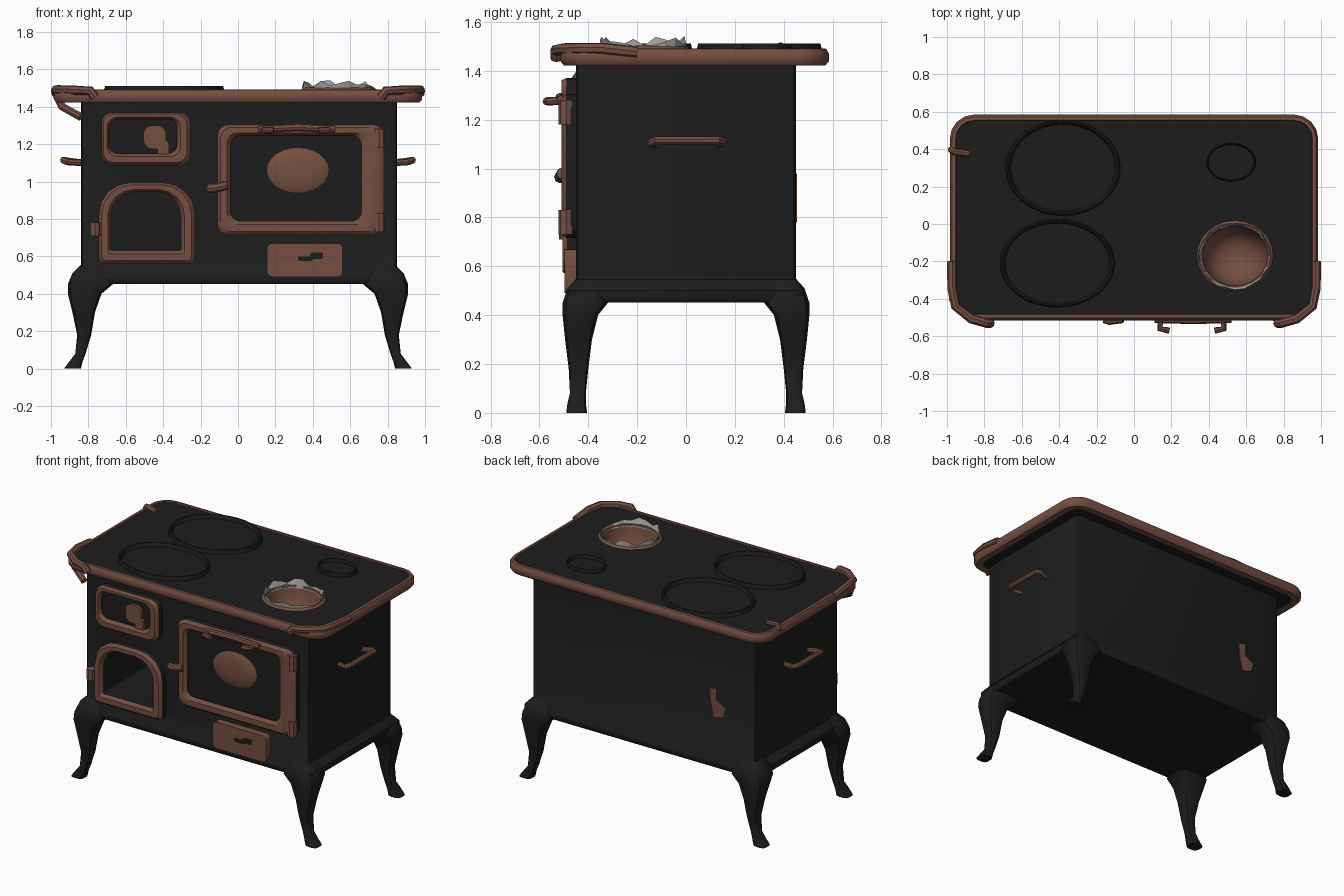
import bpy, bmesh, math, random
from mathutils import Vector

random.seed(4)
if "Cube" in bpy.data.objects:
    bpy.data.objects.remove(bpy.data.objects["Cube"], do_unlink=True)


def material(name, rgb):
    m = bpy.data.materials.new(name)
    m.use_nodes = True
    m.diffuse_color = (*rgb, 1)
    bsdf = m.node_tree.nodes["Principled BSDF"]
    bsdf.inputs["Base Color"].default_value = (*rgb, 1)
    bsdf.inputs["Roughness"].default_value = 0.8
    return m


IRON = material("black iron", (0.012, 0.012, 0.012))
COPPER = material("copper", (0.18, 0.078, 0.053))
ASH = material("pale ash", (0.36, 0.35, 0.33))


def finish(ob, smooth=True):
    bpy.ops.object.select_all(action='DESELECT')
    ob.select_set(True)
    bpy.context.view_layer.objects.active = ob
    if ob.type == 'CURVE':
        bpy.ops.object.convert(target='MESH')
    if smooth:
        bpy.ops.object.shade_smooth_by_angle(angle=math.radians(40))
    return ob


def loft(name, rings, mat, caps=(True, True), smooth=True):
    """Skin a stack of equal-length point rings."""
    bm = bmesh.new()
    rows = [[bm.verts.new(p) for p in ring] for ring in rings]
    for a, b in zip(rows, rows[1:]):
        for i in range(len(a)):
            j = (i + 1) % len(a)
            bm.faces.new((a[i], a[j], b[j], b[i]))
    if caps[0]:
        bm.faces.new(rows[0][::-1])
    if caps[1]:
        bm.faces.new(rows[-1])
    bmesh.ops.recalc_face_normals(bm, faces=bm.faces)
    me = bpy.data.meshes.new(name)
    bm.to_mesh(me)
    bm.free()
    me.materials.append(mat)
    ob = bpy.data.objects.new(name, me)
    bpy.context.collection.objects.link(ob)
    return finish(ob, smooth)


def rounded(x0, x1, v0, v1, r_top, r_bot=None, n=5):
    """Rounded rectangle as 2D points, with separate upper and lower radii."""
    r_bot = r_top if r_bot is None else r_bot
    pts = []
    for k, (x, v, r) in enumerate(((x1, v1, r_top), (x0, v1, r_top), (x0, v0, r_bot), (x1, v0, r_bot))):
        cx, cv = x + (r if x == x0 else -r), v + (r if v == v0 else -r)
        for i in range(n):
            a = math.pi / 2 * (k + i / (n - 1))
            pts.append((cx + r * math.cos(a), cv + r * math.sin(a)))
    return pts


def on_front(pts, y):
    return [Vector((x, y, z)) for x, z in pts]


def level(pts, z):
    return [Vector((x, y, z)) for x, y in pts]


def blend(a, b, t):
    return [(p[0] + (q[0] - p[0]) * t, p[1] + (q[1] - p[1]) * t) for p, q in zip(a, b)]


def door_frame(name, outer, inner, front):
    """Copper-faced frame whose straight sides stay iron."""
    steps = ((0, -.44), (0, front + .02), (.25, front), (.75, front), (1, front + .02), (1, -.44))
    ob = loft(name, [on_front(blend(outer, inner, t), y) for t, y in steps], COPPER, (False, False))
    ob.data.materials.append(IRON)
    for f in ob.data.polygons:
        f.material_index = int(abs(f.normal.y) < .2)


def plate(name, pts, y0, y1, mat):
    return loft(name, [on_front(pts, y0), on_front(pts, y1)], mat)


def ellipse(cx, cv, rx, rv, n=24):
    return [(cx + rx * math.cos(i * math.tau / n), cv + rv * math.sin(i * math.tau / n)) for i in range(n)]


def tube(name, pts, radius, mat=COPPER):
    cu = bpy.data.curves.new(name, 'CURVE')
    cu.dimensions = '3D'
    cu.bevel_depth, cu.bevel_resolution, cu.use_fill_caps = radius, 2, True
    sp = cu.splines.new('POLY')
    sp.points.add(len(pts) - 1)
    for p, co in zip(sp.points, pts):
        p.co = (*co, 1)
    cu.materials.append(mat)
    ob = bpy.data.objects.new(name, cu)
    bpy.context.collection.objects.link(ob)
    return finish(ob)


def cut(cutter, *targets):
    for ob in targets:
        mod = ob.modifiers.new("opening", 'BOOLEAN')
        mod.operation, mod.solver, mod.object = 'DIFFERENCE', 'EXACT', cutter
        bpy.context.view_layer.objects.active = ob
        bpy.ops.object.modifier_apply(modifier=mod.name)
        finish(ob)
    bpy.data.objects.remove(cutter, do_unlink=True)


# Stove body with flared base
profile = ((.875, .475, .452), (.885, .485, .465), (.885, .485, .5), (.845, .45, .545), (.845, .45, 1.44))
body = loft("stove_body", [level(rounded(.006 - x, .006 + x, -y, y, .025, n=3), z) for x, y, z in profile], IRON)

# Cabriole legs: one cross-section stack, mirrored to four corners
sections = ((.56, .74, .835, .35, .44), (.51, .68, .885, .32, .485), (.45, .67, .91, .32, .505),
            (.40, .73, .91, .36, .505), (.30, .765, .885, .385, .495), (.18, .785, .86, .40, .48),
            (.08, .815, .87, .41, .475), (.04, .83, .90, .41, .485), (.0, .84, .93, .405, .49))
for sx, side in ((1, "left"), (-1, "right")):
    for sy, end in ((1, "back"), (-1, "front")):
        rings = []
        for z, x0, x1, y0, y1 in sections:
            ring = rounded(x0, x1, y0, y1, min(x1 - x0, y1 - y0) * .3, n=3)
            rings.append([Vector((x * sx, y * sy, z)) for x, y in ring])
        loft(f"{end}_{side}_leg", rings, IRON)

# Cooktop slab with rounded copper rim


def top_outline(inset):
    return rounded(-.985 + inset, .985 - inset, -.515 + inset, .585 - inset, .13 - inset)


cooktop = loft("cooktop", [level(top_outline(.02), 1.43), level(top_outline(.03), 1.485)], IRON)
rim = ((.06, 1.427), (.015, 1.422), (0, 1.44), (0, 1.47), (.012, 1.49), (.03, 1.492), (.035, 1.48))
loft("cooktop_rim", [level(top_outline(i), z) for i, z in rim], COPPER, (False, False))

# Openings: round pot hole and arched fire door
hole = (.54, -.17)
cut(loft("hole_cutter", [level(ellipse(*hole, .18, .165), z) for z in (1.25, 1.6)], IRON), cooktop, body)
arch_in = rounded(-.68, -.305, .63, .945, .13, .01)
cut(loft("arch_cutter", [on_front(arch_in, y) for y in (-.7, .1)], IRON), body)

# Copper bowl lining the hole
bowl = ((.205, 1.488), (.19, 1.502), (.175, 1.495), (.165, 1.42), (.13, 1.34), (.07, 1.3))
loft("hole_bowl", [level(ellipse(*hole, r, r * .92), z) for r, z in bowl], COPPER, (False, True))

# Ragged ash edge around the hole
base, mid, tips = [], [], []
for i in range(24):
    a = i * math.tau / 24
    d = Vector((math.cos(a), math.sin(a) * .92, 0))
    c = Vector((*hole, 0))
    base.append(c + d * .19 + Vector((0, 0, 1.488)))
    tips.append(c + d * random.uniform(.18, .2) + Vector((0, 0, random.uniform(1.5, 1.545))))
    mid.append(c + d * .172 + Vector((0, 0, 1.48)))
loft("ash_edge", [base, tips, mid], ASH, (False, False), False)

# Burner lids with raised rings
burners = (("back_burner", -.38, .30, .30, .25), ("front_burner", -.41, -.21, .30, .23),
           ("small_burner", .52, .33, .13, .10))
for name, x, y, rx, ry in burners:
    steps = ((1.03, 1.48), (1.0, 1.512), (.97, 1.512), (.93, 1.488))
    loft(name, [level(ellipse(x, y, rx * s, ry * s, 32), z) for s, z in steps], IRON, (False, True))

# Corner rails and brackets on the rim
for sx, side in ((1, "left"), (-1, "right")):
    tube(f"{side}_corner_rail", [(sx * .765, -.53, 1.45), (sx * .79, -.53, 1.485), (sx * .87, -.508, 1.488),
                                 (sx * .955, -.44, 1.49), (sx * .974, -.34, 1.49), (sx * .974, -.2, 1.475)], .025)
tube("right_hanging_rail", [(-.97, -.40, 1.46), (-.94, -.42, 1.40), (-.84, -.46, 1.345)], .022)
tube("right_back_bracket", [(-.98, .40, 1.47), (-.96, .385, 1.50), (-.88, .375, 1.49)], .018)

# Side handles
for sx, side in ((1, "left"), (-1, "right")):
    tube(f"{side}_side_handle", [(sx * .83, -.12, 1.10), (sx * .91, -.14, 1.105), (sx * .935, -.12, 1.115),
                                 (sx * .935, .13, 1.115), (sx * .91, .15, 1.11), (sx * .83, .13, 1.10)], .018)

# Oven door
door_frame("oven_door_frame", rounded(-.11, .78, .715, 1.305, .06), rounded(-.04, .66, .79, 1.245, .05), -.51)
plate("oven_door_panel", rounded(-.08, .72, .75, 1.28, .05), -.44, -.48, IRON)
oval = ((1, -.475), (1, -.487), (.85, -.497), (.4, -.504))
loft("oven_medallion", [on_front(ellipse(.32, 1.06, .165 * s, .12 * s), y) for s, y in oval], COPPER)
tube("oven_latch", [(-.16, -.505, .965), (-.13, -.515, .965), (-.06, -.505, .98)], .025)
tube("oven_handle_bar", [(.11, -.51, 1.28), (.32, -.515, 1.29), (.52, -.51, 1.28)], .02)
for x, name in ((.14, "oven_handle_left_peg"), (.48, "oven_handle_right_peg")):
    tube(name, [(x, -.48, 1.28), (x, -.56, 1.275), (x + .05 * (1 if x < .3 else -1), -.57, 1.275)], .017)
for z, name in ((.78, "lower_hinge"), (1.23, "upper_hinge")):
    tube(name, [(.755, -.49, z - .05), (.755, -.49, z + .05)], .032)

# Arched fire door
door_frame("fire_door_frame", rounded(-.745, -.23, .56, .995, .17, .03), arch_in, -.505)
tube("fire_door_knob", [(-.765, -.49, .71), (-.765, -.49, .78)], .03)

# Small upper door with hooked latch
door_frame("draft_door_frame", rounded(-.73, -.255, 1.085, 1.37, .06), rounded(-.69, -.325, 1.15, 1.335, .05), -.51)
plate("draft_door_panel", rounded(-.71, -.28, 1.11, 1.35, .04), -.44, -.475, IRON)
plate("draft_latch", rounded(-.505, -.385, 1.175, 1.30, .045), -.46, -.495, COPPER)
plate("draft_latch_tail", rounded(-.43, -.37, 1.13, 1.22, .02), -.46, -.495, COPPER)

# Ash drawer plate with dark slot
plate("ash_plate", rounded(.155, .56, .49, .67, .03), -.44, -.497, COPPER)
plate("ash_slot", rounded(.32, .40, .575, .60, .01), -.495, -.5, IRON)
plate("ash_slot_tip", rounded(.385, .455, .585, .62, .012), -.495, -.5, IRON)

# Worn copper patch on the back
patch = [(-.50, .97), (-.55, .98), (-.55, .90), (-.62, .86), (-.60, .80), (-.53, .78), (-.51, .88)]
loft("back_patch", [on_front(patch, y) for y in (.448, .455)], COPPER, smooth=False)
